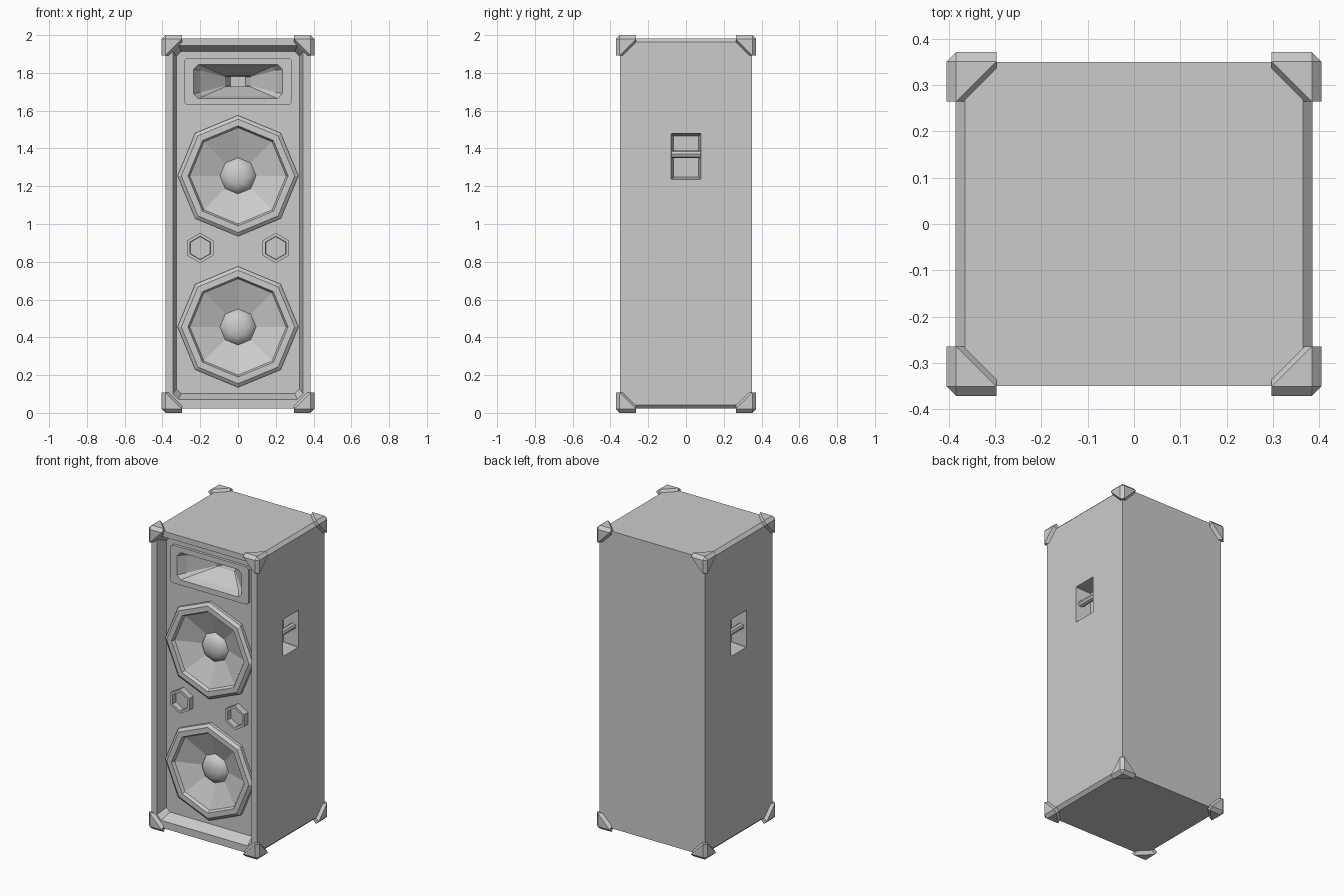
import bpy, bmesh, math
from itertools import permutations
from mathutils import Matrix

if "Cube" in bpy.data.objects:
    bpy.data.objects.remove(bpy.data.objects["Cube"])

FRONT = -0.35   # depths below are measured back from the cabinet front


def rect(w, h, c, z=0.0):
    """Half-width w, half-height h rectangle with cut corners, 8 points."""
    pts = [(-w + c, -h), (w - c, -h), (w, -h + c), (w, h - c),
           (w - c, h), (-w + c, h), (-w, h - c), (-w, -h + c)]
    return [(x, y + z) for x, y in pts]


def ngon(r, n, x=0.0, z=0.0):
    return [(x + r * math.sin(-2 * math.pi * i / n), z + r * math.cos(2 * math.pi * i / n))
            for i in range(n)]


def finish(bm, name, smooth=False):
    mesh = bpy.data.meshes.new(name)
    for f in bm.faces:
        f.smooth = smooth
    bm.to_mesh(mesh)
    bm.free()
    ob = bpy.data.objects.new(name, mesh)
    bpy.context.collection.objects.link(ob)
    return ob


def loft(name, rings, back=False, smooth=False, turn=0.0):
    """Bridge (profile, depth) rings; cap the last one, and the first if back."""
    bm = bmesh.new()
    rows = [[bm.verts.new((x, FRONT + d, z)) for x, z in p] for p, d in rings]
    n = len(rows[0])
    for a, b in zip(rows, rows[1:]):
        for i in range(n):
            j = (i + 1) % n
            bm.faces.new((a[i], a[j], b[j], b[i]))
    bm.faces.new(rows[-1])
    if back:
        bm.faces.new(rows[0][::-1])
    bm.transform(Matrix.Rotation(turn, 4, 'Z'))
    return finish(bm, name, smooth)


def cut(target, cutter):
    mod = target.modifiers.new("cut", 'BOOLEAN')
    mod.operation = 'DIFFERENCE'
    mod.solver = 'EXACT'
    mod.object = cutter
    bpy.context.view_layer.objects.active = target
    bpy.ops.object.modifier_apply(modifier=mod.name)
    bpy.data.objects.remove(cutter, do_unlink=True)


# Cabinet shell with recessed baffle
cabinet = loft("cabinet", [
    (rect(0.385, 0.98, 0.02, 1.003), 0.70),
    (rect(0.385, 0.98, 0.02, 1.003), 0.0),
    (rect(0.345, 0.937, 0.03, 1.008), 0.0),
    (rect(0.325, 0.905, 0.025, 1.008), 0.07)], back=True)

# Woofers: rim, cone and domed dust cap
for name, z in (("lower", 0.455), ("upper", 1.255)):
    cut(cabinet, loft("cutter", [(ngon(0.265, 8, 0, z), 0.15),
                                 (ngon(0.265, 8, 0, z), 0.02)], back=True))
    profile = [(0.32, 0.075), (0.32, 0.05), (0.30, 0.035), (0.265, 0.035),
               (0.255, 0.055), (0.08, 0.12)]
    loft(name + "_woofer", [(ngon(r, 8, 0, z), d) for r, d in profile])
    dome = [(0.097, 0.116), (0.085, 0.095), (0.055, 0.078), (0.02, 0.072)]
    loft(name + "_dust_cap", [(ngon(r, 8, 0, z), d) for r, d in dome], smooth=True)

# Horn with face plate and flared throat
HZ = 1.755
cut(cabinet, loft("cutter", [(rect(0.245, 0.1, 0.02, HZ), 0.30),
                             (rect(0.245, 0.1, 0.02, HZ), 0.02)], back=True))
loft("horn", [
    (rect(0.285, 0.125, 0.015, HZ), 0.072),
    (rect(0.285, 0.125, 0.015, HZ), 0.052),
    (rect(0.235, 0.09, 0.025, HZ), 0.052),
    (rect(0.20, 0.078, 0.02, HZ), 0.10),
    (rect(0.07, 0.028, 0.004, HZ), 0.22),
    (rect(0.04, 0.026, 0.004, HZ), 0.27)])

# Bass ports
for side, x in (("left", -0.2), ("right", 0.2)):
    loft(side + "_port", [(ngon(r, 6, x, 0.873), d) for r, d in
                          ((0.08, 0.072), (0.08, 0.03), (0.062, 0.03), (0.06, 0.066))])

# Side handles: tapered cup and grip bar
for side, s in (("right", 1), ("left", -1)):
    cut(cabinet, loft("cutter", [(rect(0.065, 0.108, 0.003, 1.358), 0.065),
                                 (rect(0.079, 0.122, 0.003, 1.358), -0.036)],
                      back=True, turn=s * math.pi / 2))
    bpy.ops.mesh.primitive_cylinder_add(vertices=8, radius=0.02, depth=0.16,
                                        location=(s * 0.35, 0, 1.37),
                                        rotation=(math.pi / 2, 0, 0))
    bpy.context.object.name = side + "_handle_bar"

# Corner protectors: chamfered three-way caps
L, T = 0.107, 0.02
shape = set(permutations((L, T, 0))) | set(permutations((T, T, 0))) | set(permutations((L, 0.04, 0.022)))
for sx in (-1, 1):
    for sy in (-1, 1):
        for sz in (-1, 1):
            bm = bmesh.new()
            for a, b, c in shape:
                bm.verts.new((sx * (0.404 - a), sy * (0.371 - b), 1 + sz * (1 - c)))
            hull = bmesh.ops.convex_hull(bm, input=bm.verts)
            loose = [v for v in bm.verts if not v.link_faces]
            bmesh.ops.delete(bm, geom=loose, context='VERTS')
            bmesh.ops.dissolve_limit(bm, angle_limit=0.01, verts=bm.verts, edges=bm.edges)
            bmesh.ops.recalc_face_normals(bm, faces=bm.faces)
            finish(bm, "corner_" + ("bottom" if sz < 0 else "top") + "_"
                   + ("front" if sy < 0 else "back") + "_" + ("left" if sx < 0 else "right"))
